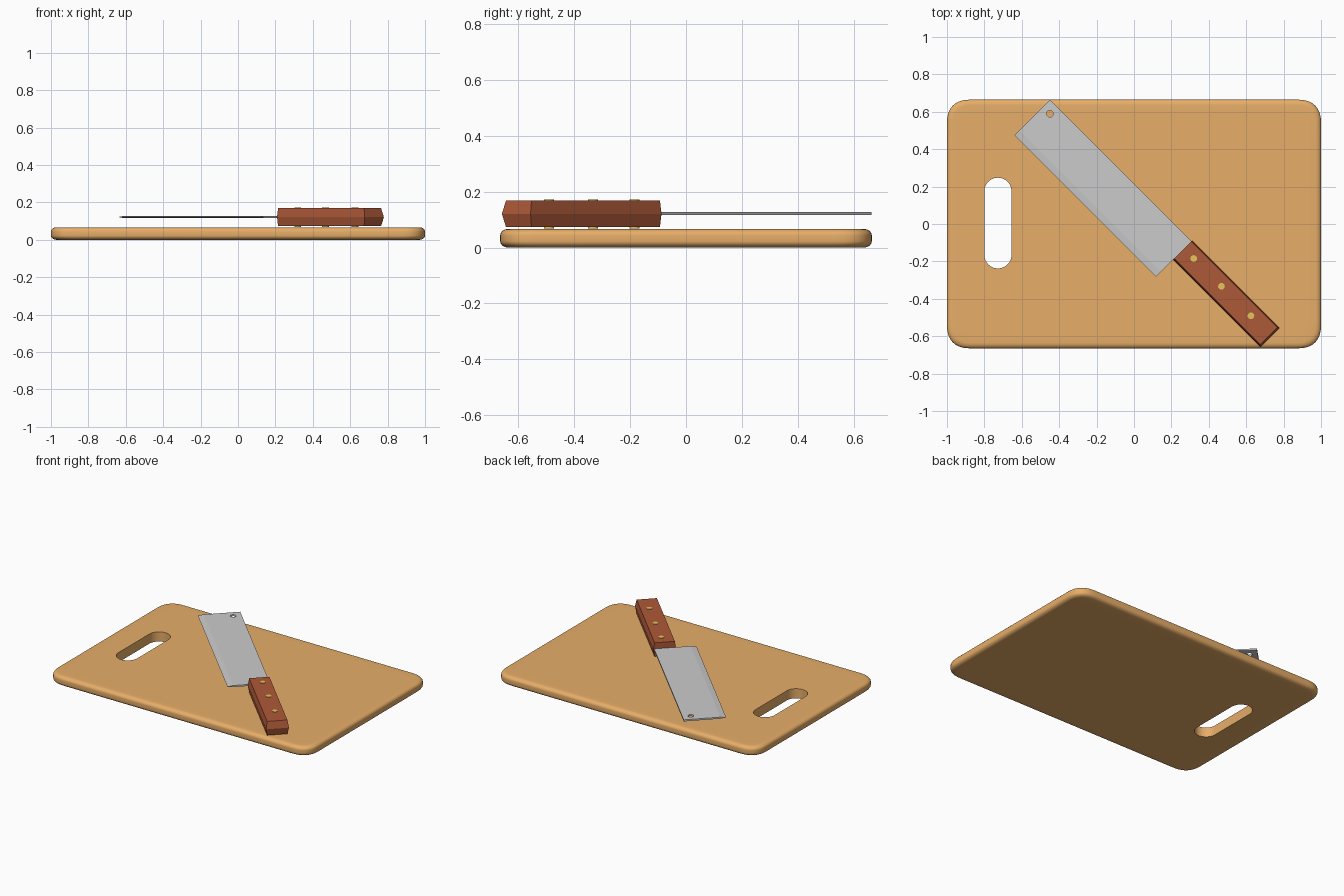
import bpy, bmesh
from math import sin, cos, pi, radians
from mathutils import Matrix

if "Cube" in bpy.data.objects:
    bpy.data.objects.remove(bpy.data.objects["Cube"])


def material(name, rgb):
    m = bpy.data.materials.new(name)
    m.diffuse_color = (*rgb, 1)
    m.use_nodes = True
    m.node_tree.nodes["Principled BSDF"].inputs["Base Color"].default_value = m.diffuse_color
    return m


def stack(name, rings, hole=None, mat=None, smooth=0):
    """Skin closed rings from bottom to top and cap both ends, with an optional through hole."""
    bm = bmesh.new()

    def skin(loops):
        vs = [[bm.verts.new(p) for p in r] for r in loops]
        for a, b in zip(vs, vs[1:]):
            for i in range(len(a)):
                j = (i + 1) % len(a)
                bm.faces.new((a[i], a[j], b[j], b[i]))
        return vs[0], vs[-1]

    ends = [skin(rings)]
    if hole:
        ends.append(skin([[(x, y, r[0][2]) for x, y in hole] for r in (rings[0], rings[-1])]))
    for k in (0, 1):
        if hole:
            edges = [bm.edges.get((e[k][i - 1], e[k][i])) for e in ends for i in range(len(e[k]))]
            bmesh.ops.triangle_fill(bm, edges=edges, use_beauty=True)
        else:
            bm.faces.new(ends[0][k])
    bmesh.ops.recalc_face_normals(bm, faces=bm.faces)
    me = bpy.data.meshes.new(name)
    bm.to_mesh(me)
    bm.free()
    if smooth:
        me.shade_smooth()
        me.set_sharp_from_angle(angle=radians(smooth))
    if mat:
        me.materials.append(mat)
    ob = bpy.data.objects.new(name, me)
    bpy.context.collection.objects.link(ob)
    return ob


def rounded(hx, hy, r, n=10, power=2.0, cx=0, cy=0):
    """Rectangle outline with (super)elliptic corners."""
    pts = []
    for q, (sx, sy) in enumerate(((1, 1), (-1, 1), (-1, -1), (1, -1))):
        for i in range(n + 1):
            a = (q + i / n) * pi / 2
            c, s = abs(cos(a)) ** (2 / power), abs(sin(a)) ** (2 / power)
            pts.append((cx + sx * (hx - r + r * c), cy + sy * (hy - r + r * s)))
    return pts


def circle(x, y, r, n=16):
    return [(x + r * cos(2 * pi * i / n), y + r * sin(2 * pi * i / n)) for i in range(n)]


def box(u0, u1, v0, v1, z):
    return [(u0, v0, z), (u1, v0, z), (u1, v1, z), (u0, v1, z)]


wood = material("board_wood", (0.8, 0.42, 0.14))
red = material("handle_wood", (0.42, 0.10, 0.04))
brass = material("brass", (0.8, 0.55, 0.1))

# Cutting board: softly rounded rim and a long grip slot
T, RX, RZ = 0.067, 0.03, 0.023
quarter = [i * pi / 12 for i in range(7)]
profile = [(0.07, 0)] + [(RX * (1 - sin(a)), RZ * (1 - cos(a))) for a in quarter]
profile += [(d, T - z) for d, z in reversed(profile)]
rings = [[(x, y, z) for x, y in rounded(1 - d, 0.665 - d, 0.13 - d * 0.7, power=2.5)]
         for d, z in profile]
slot = rounded(0.0725, 0.2425, 0.0724, cx=-0.7275, cy=0.005)
stack("cutting_board", rings, slot, wood, 40)

# Cleaver, modelled along x and then turned across the board
Z = 0.122
blade = stack("blade", [box(-0.787, 0.283, -0.08, 0.153, Z - 0.0055),
                        box(-0.787, 0.283, -0.117, 0.153, Z),
                        box(-0.787, 0.283, -0.08, 0.153, Z + 0.0055)],
              circle(-0.735, 0.099, 0.018))
handle = stack("handle", [box(0.282, 0.932, 0.021, 0.15, 0.073),
                          box(0.282, 0.945, 0.013, 0.158, 0.121),
                          box(0.282, 0.932, 0.021, 0.15, 0.169)], mat=red)
knife = [blade, handle]

# Rivets through the handle
for i, u in enumerate((0.356, 0.566, 0.789)):
    knife.append(stack(f"rivet_{i + 1}", [[(x, y, z) for x, y in circle(u, 0.095, 0.018)]
                                          for z in (0.068, 0.172)], mat=brass, smooth=30))
for ob in knife:
    ob.data.transform(Matrix.Rotation(-pi / 4, 4, 'Z'))
